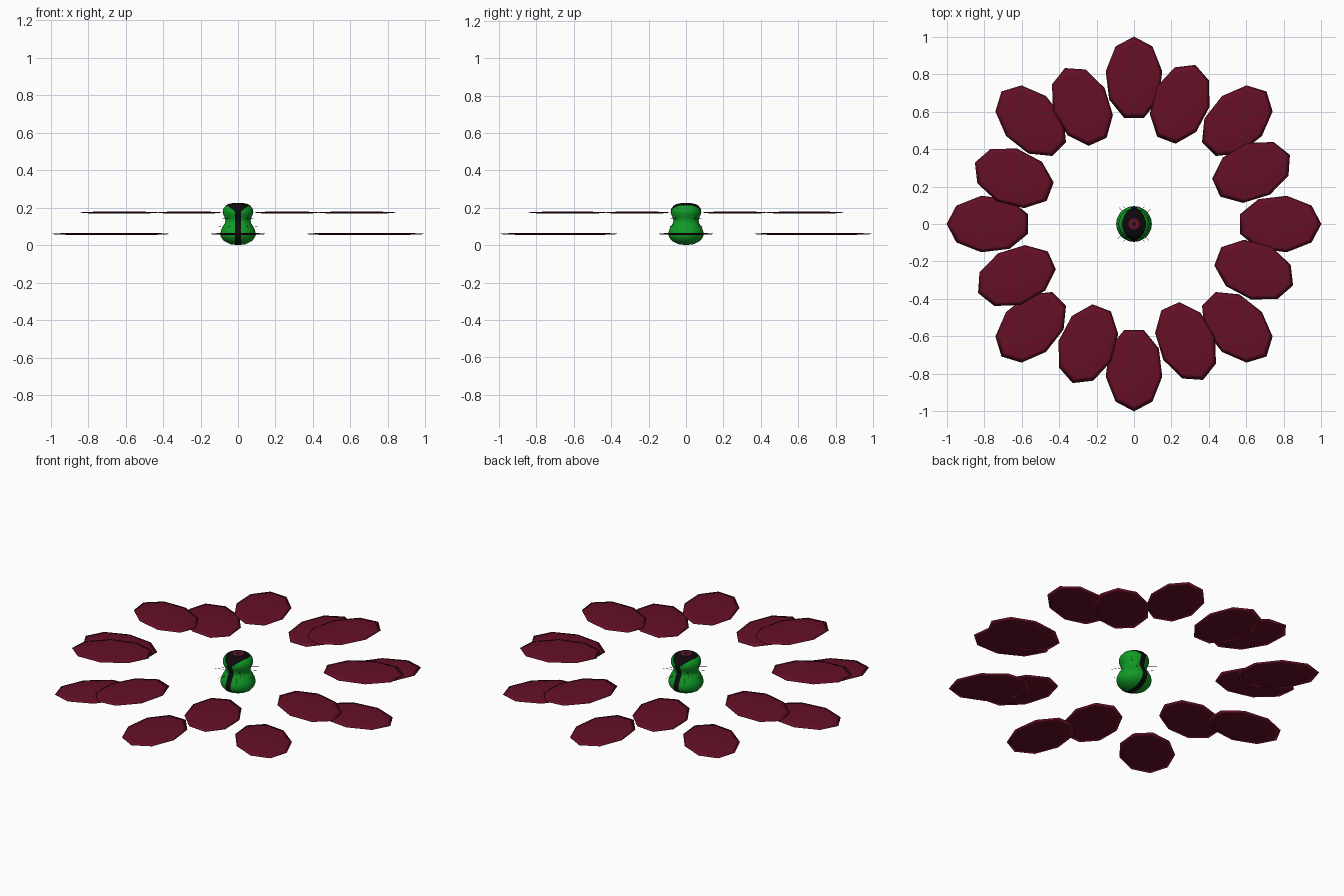
import bpy, bmesh
from math import radians, sin, cos, pi
from mathutils import Vector, Matrix

cube = bpy.data.objects.get("Cube")
if cube:
    bpy.data.objects.remove(cube, do_unlink=True)


def make_material(name, rgb):
    mat = bpy.data.materials.new(name)
    mat.use_nodes = True
    colour = (*rgb, 1.0)
    mat.diffuse_color = colour
    mat.node_tree.nodes["Principled BSDF"].inputs["Base Color"].default_value = colour
    return mat


crimson = make_material("deep crimson", (0.13, 0.005, 0.019))
green = make_material("leaf green", (0.005, 0.33, 0.02))
black = make_material("near black", (0.004, 0.003, 0.004))


def add_object(name, bm, materials):
    bmesh.ops.recalc_face_normals(bm, faces=bm.faces)
    for face in bm.faces:
        face.smooth = True
    mesh = bpy.data.meshes.new(name)
    bm.to_mesh(mesh)
    bm.free()
    for mat in materials:
        mesh.materials.append(mat)
    obj = bpy.data.objects.new(name, mesh)
    bpy.context.collection.objects.link(obj)
    return obj


# Petals: flattened nine-sided spheres in two staggered rings
def petal_ring(name, start, radius, height, length, width):
    bm = bmesh.new()
    bmesh.ops.create_uvsphere(bm, u_segments=9, v_segments=6, radius=1)
    # Point one corner outwards along x
    tip = max((v for v in bm.verts), key=lambda v: v.co.x)
    spin = Matrix.Rotation(-Vector((1, 0)).angle_signed(tip.co.xy) * -1, 4, "Z")
    bmesh.ops.transform(bm, matrix=spin, verts=bm.verts)
    bmesh.ops.scale(bm, vec=(length, width, 0.006), verts=bm.verts)
    petal = add_object(name + "_1", bm, [crimson])
    for k in range(8):
        if k:
            petal = bpy.data.objects.new(f"{name}_{k + 1}", petal.data)
            bpy.context.collection.objects.link(petal)
        a = radians(start + 45 * k)
        petal.location = (radius * cos(a), radius * sin(a), height)
        petal.rotation_euler.z = a


petal_ring("lower_petal", 0, 0.776, 0.06, 0.224, 0.153)
petal_ring("upper_petal", 23.9, 0.688, 0.174, 0.222, 0.153)

# Pod: a lathed double bulge
profile = [(0, 0), (0.04, 0.005), (0.075, 0.022), (0.091, 0.043), (0.095, 0.06),
           (0.091, 0.079), (0.081, 0.1), (0.07, 0.118), (0.067, 0.13),
           (0.071, 0.147), (0.079, 0.163), (0.082, 0.178), (0.078, 0.196),
           (0.065, 0.212), (0.05, 0.22), (0.03, 0.224), (0.01, 0.225), (0, 0.225)]
bm = bmesh.new()
verts = [bm.verts.new((r, 0, z)) for r, z in profile]
edges = [bm.edges.new(pair) for pair in zip(verts, verts[1:])]
bmesh.ops.spin(bm, geom=verts + edges, cent=(0, 0, 0), axis=(0, 0, 1),
               angle=2 * pi, steps=48, use_duplicate=False)
bmesh.ops.remove_doubles(bm, verts=bm.verts, dist=0.0002)

# Cut the edges of the front-to-back band, which flares near the top
BAND, FLARE_Z, FLARE = 0.016, 0.18, 1.3
for side in (-1, 1):
    for normal in ((side, 0, 0), (side, 0, -FLARE)):
        bmesh.ops.bisect_plane(bm, geom=bm.verts[:] + bm.edges[:] + bm.faces[:],
                               plane_co=(side * BAND, 0, FLARE_Z), plane_no=normal)
for face in bm.faces:
    c = face.calc_center_median()
    r = c.xy.length
    if c.z > 0.215 and 0.01 < r < 0.03:
        face.material_index = 2          # crimson ring on the crown
    elif c.z > 0.212 or abs(c.x) < BAND + max(0, c.z - FLARE_Z) * FLARE:
        face.material_index = 1          # black band and cap
add_object("pod", bm, [green, black, crimson])

# Fine hairs around the pod
bm = bmesh.new()
for count, start, z, reach in ((6, 0, 0.105, 0.115), (4, 42, 0.145, 0.125)):
    for k in range(count):
        a = radians(start + 360 * k / count)
        root = Vector((0.06 * cos(a), 0.06 * sin(a), z))
        end = Vector((reach * cos(a), reach * sin(a), z - 0.006))
        turn = (end - root).to_track_quat("Z", "Y").to_matrix().to_4x4()
        bmesh.ops.create_cone(bm, segments=5, radius1=0.001, radius2=0.0006,
                              depth=(end - root).length, cap_ends=True,
                              matrix=Matrix.Translation((root + end) / 2) @ turn)
add_object("pod_hairs", bm, [black])
